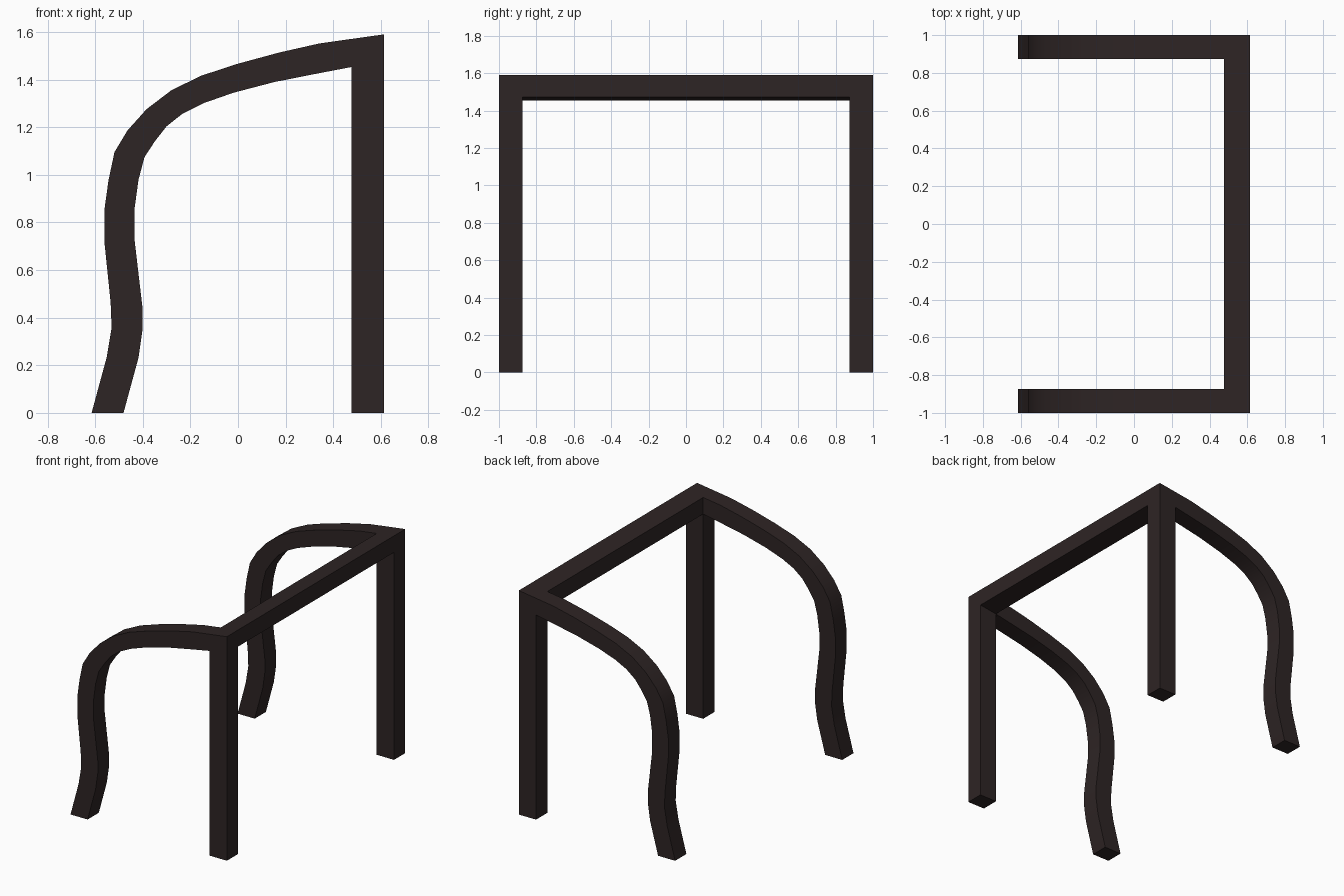
import bpy, bmesh

if "Cube" in bpy.data.objects:
    bpy.data.objects.remove(bpy.data.objects["Cube"])

wood = bpy.data.materials.new("dark brown")
wood.diffuse_color = (0.027, 0.018, 0.018, 1)
wood.use_nodes = True
wood.node_tree.nodes["Principled BSDF"].inputs["Base Color"].default_value = wood.diffuse_color

# Side outline of the curved leg: outer and inner edge, floor to rail (x, z)
OUTER = [(-.615, 0), (-.552, .232), (-.531, .358), (-.535, .463), (-.561, .716),
         (-.561, .855), (-.544, .977), (-.519, 1.095), (-.464, 1.187), (-.384, 1.276),
         (-.279, 1.356), (-.153, 1.417), (0, 1.467), (.174, 1.514), (.342, 1.552), (.477, 1.571)]
INNER = [(-.481, 0), (-.418, .232), (-.401, .35), (-.401, .44), (-.435, .73),
         (-.435, .855), (-.418, .98), (-.393, 1.074), (-.35, 1.14), (-.3, 1.204),
         (-.233, 1.257), (-.145, 1.301), (-.019, 1.345), (.153, 1.39), (.32, 1.423), (.477, 1.453)]


def bar(name, outer, inner, y0, y1):
    """Sweep a square section between an outer and an inner edge line."""
    bm = bmesh.new()
    rings = []
    for (xo, zo), (xi, zi) in zip(outer, inner):
        rings.append([bm.verts.new(p) for p in
                      ((xo, y0, zo), (xo, y1, zo), (xi, y1, zi), (xi, y0, zi))])
    for a, b in zip(rings, rings[1:]):
        for i in range(4):
            j = (i + 1) % 4
            bm.faces.new((a[i], a[j], b[j], b[i]))
    bm.faces.new(rings[0])
    bm.faces.new(rings[-1])
    bmesh.ops.recalc_face_normals(bm, faces=bm.faces)
    me = bpy.data.meshes.new(name)
    bm.to_mesh(me)
    bm.free()
    me.materials.append(wood)
    ob = bpy.data.objects.new(name, me)
    bpy.context.collection.objects.link(ob)
    return ob


# Legs on both sides
for side, y0, y1 in (("front", -1, -.874), ("back", .874, 1)):
    curved = bar(side + "_curved_leg", OUTER, INNER, y0, y1)
    bpy.ops.object.select_all(action='DESELECT')
    curved.select_set(True)
    bpy.context.view_layer.objects.active = curved
    bpy.ops.object.shade_smooth_by_angle(angle=0.52)
    bar(side + "_straight_leg", [(.613, 0), (.613, 1.472)], [(.477, 0), (.477, 1.453)], y0, y1)

# Sloping rail joining the two sides
bar("cross_rail", [(.477, 1.571), (.613, 1.59)], [(.477, 1.453), (.613, 1.472)], -1, 1)
